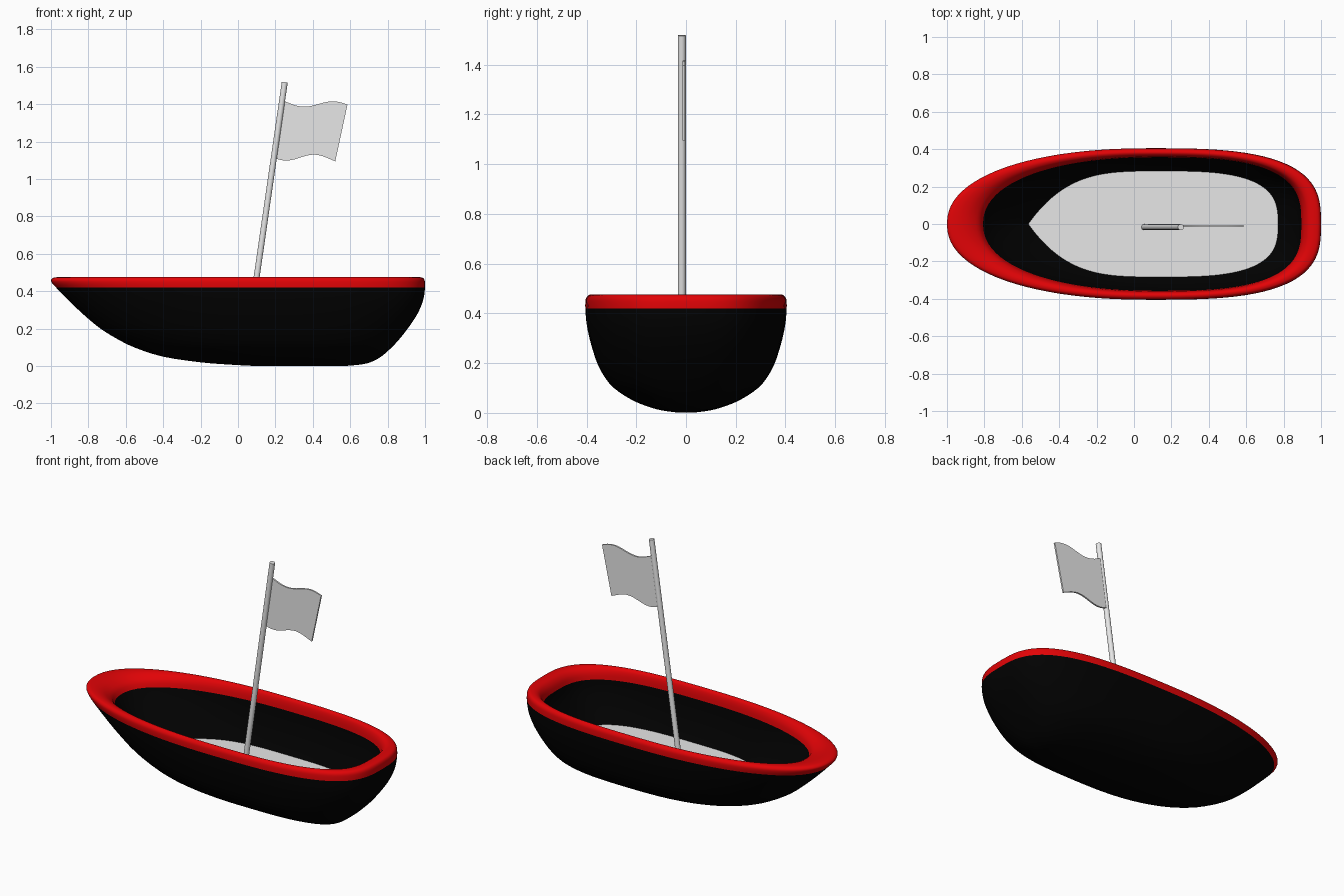
import bpy, bmesh, math
from mathutils import Vector

if "Cube" in bpy.data.objects:
    bpy.data.objects.remove(bpy.data.objects["Cube"])

SEGMENTS = 96


def material(name, r, g, b):
    m = bpy.data.materials.new(name)
    m.use_nodes = True
    m.diffuse_color = (r, g, b, 1)
    m.node_tree.nodes["Principled BSDF"].inputs["Base Color"].default_value = (r, g, b, 1)
    return m


black = material("black paint", 0.0004, 0.0004, 0.0004)
red = material("red paint", 0.76, 0.001, 0.002)
grey = material("pale grey", 0.8, 0.8, 0.8)


def finish(name, bm, mat, angle=50):
    mesh = bpy.data.meshes.new(name)
    bm.to_mesh(mesh)
    bm.free()
    obj = bpy.data.objects.new(name, mesh)
    bpy.context.collection.objects.link(obj)
    mesh.materials.append(mat)
    bpy.ops.object.select_all(action='DESELECT')
    obj.select_set(True)
    bpy.context.view_layer.objects.active = obj
    bpy.ops.object.shade_smooth_by_angle(angle=math.radians(angle))
    return obj


def outline(z, bow, stern, half, fullness=2.2, taper=0.45):
    """Boat-shaped ring: a taper near 1 gives a pointed bow, the stern stays square."""
    mid = bow + (stern - bow) * 0.54
    points = []
    for i in range(SEGMENTS):
        angle = 2 * math.pi * i / SEGMENTS
        c, s = math.cos(angle), math.sin(angle)
        if c > 0:
            reach, power, root = stern - mid, 3.0, 1 / 3.0
        else:
            reach, power, root = mid - bow, fullness, taper
        width = max(0, 1 - abs(c) ** power) ** root * half
        points.append(Vector((mid + c * reach, math.copysign(width, s), z)))
    return points


def smooth_rings(rings, steps=3):
    """Insert rings along a spline through the given ones."""
    result = []
    last = len(rings) - 1
    for i in range(last):
        quad = [rings[max(0, min(last, i + k))] for k in (-1, 0, 1, 2)]
        for step in range(steps):
            t = step / steps
            result.append([b + (c - a) * t / 2 + (2 * a - 5 * b + 4 * c - d) * t * t / 2
                           + (3 * b - a - 3 * c + d) * t ** 3 / 2
                           for a, b, c, d in zip(*quad)])
    return result + [rings[-1]]


def loft(name, rings, mat, cap=False):
    bm = bmesh.new()
    curves = smooth_rings([outline(*r) for r in rings])
    loops = [[bm.verts.new(p) for p in curve] for curve in curves]
    for low, high in zip(loops, loops[1:]):
        for i in range(SEGMENTS):
            k = (i + 1) % SEGMENTS
            bm.faces.new((low[i], low[k], high[k], high[i]))
    if cap:
        bm.faces.new(loops[0][::-1])
    return finish(name, bm, mat)


# Each ring: height, bow x, stern x, half width, bow fullness and taper
rim_base = (0.42, -0.973, 1.0, 0.405)
rim_inside = (0.405, -0.807, 0.895, 0.357)
deck_edge = (0.17, -0.565, 0.77, 0.283, 3.6, 1.0)

# Outer hull, keel to rim, with a finer bow lower down
hull_rings = [
    (0.001, 0.08, 0.58, 0.03), (0.008, -0.05, 0.655, 0.085),
    (0.02, -0.20, 0.707, 0.137), (0.05, -0.40, 0.765, 0.214),
    (0.10, -0.555, 0.822, 0.29), (0.15, -0.655, 0.868, 0.331),
    (0.20, -0.735, 0.907, 0.357), (0.25, -0.797, 0.942, 0.374),
    (0.30, -0.853, 0.97, 0.388), (0.36, -0.915, 0.992, 0.40)]
loft("hull", [r + (2.6 - r[0], 0.6 - 0.35 * r[0]) for r in hull_rings] + [rim_base],
     black, cap=True)

# Rounded rim, over the top and down the inside
loft("rim", [
    rim_base, (0.44, -0.992, 1.0, 0.405), (0.458, -1.0, 0.998, 0.403),
    (0.47, -0.99, 0.99, 0.396), (0.475, -0.97, 0.975, 0.388),
    (0.475, -0.93, 0.95, 0.378), (0.465, -0.88, 0.925, 0.367),
    (0.44, -0.83, 0.905, 0.36), rim_inside], red)

# Inner wall, rim to deck
loft("inner_wall", [
    rim_inside, (0.34, -0.76, 0.88, 0.35, 2.4, 0.52),
    (0.25, -0.67, 0.83, 0.325, 2.9, 0.72), deck_edge], black)

# Flat deck
bm = bmesh.new()
bm.faces.new([bm.verts.new(p) for p in outline(*deck_edge)])
finish("deck", bm, grey)

# Raked mast
foot, tip = Vector((0.052, -0.017, 0.145)), Vector((0.25, -0.017, 1.518))
bm = bmesh.new()
bmesh.ops.create_cone(bm, cap_ends=True, segments=24, radius1=0.016, radius2=0.016,
                      depth=(tip - foot).length)
mast = finish("mast", bm, grey)
mast.location = (foot + tip) / 2
mast.rotation_euler = (tip - foot).to_track_quat('Z', 'Y').to_euler()

# Thin flag with wavy upper and lower edges
bm = bmesh.new()
STEPS = 24
front = []
for i in range(STEPS + 1):
    u = i / STEPS
    high_wave = 0.02 * math.sin(2 * math.pi * (u - 0.06))
    low_wave = 0.02 * math.sin(2 * math.pi * (u + 0.08))
    top = Vector((0.235 + 0.35 * u, -0.015, 1.415 - 0.025 * u - high_wave))
    bottom = Vector((0.195 + 0.325 * u, -0.015, 1.122 - 0.018 * u - low_wave))
    front.append((bm.verts.new(bottom), bm.verts.new(top)))
for a, b in zip(front, front[1:]):
    bm.faces.new((a[0], b[0], b[1], a[1]))
sheet = bmesh.ops.extrude_face_region(bm, geom=bm.faces[:])
bmesh.ops.translate(bm, vec=(0, 0.01, 0),
                    verts=[v for v in sheet["geom"] if isinstance(v, bmesh.types.BMVert)])
bmesh.ops.recalc_face_normals(bm, faces=bm.faces[:])
finish("flag", bm, grey, 30)
